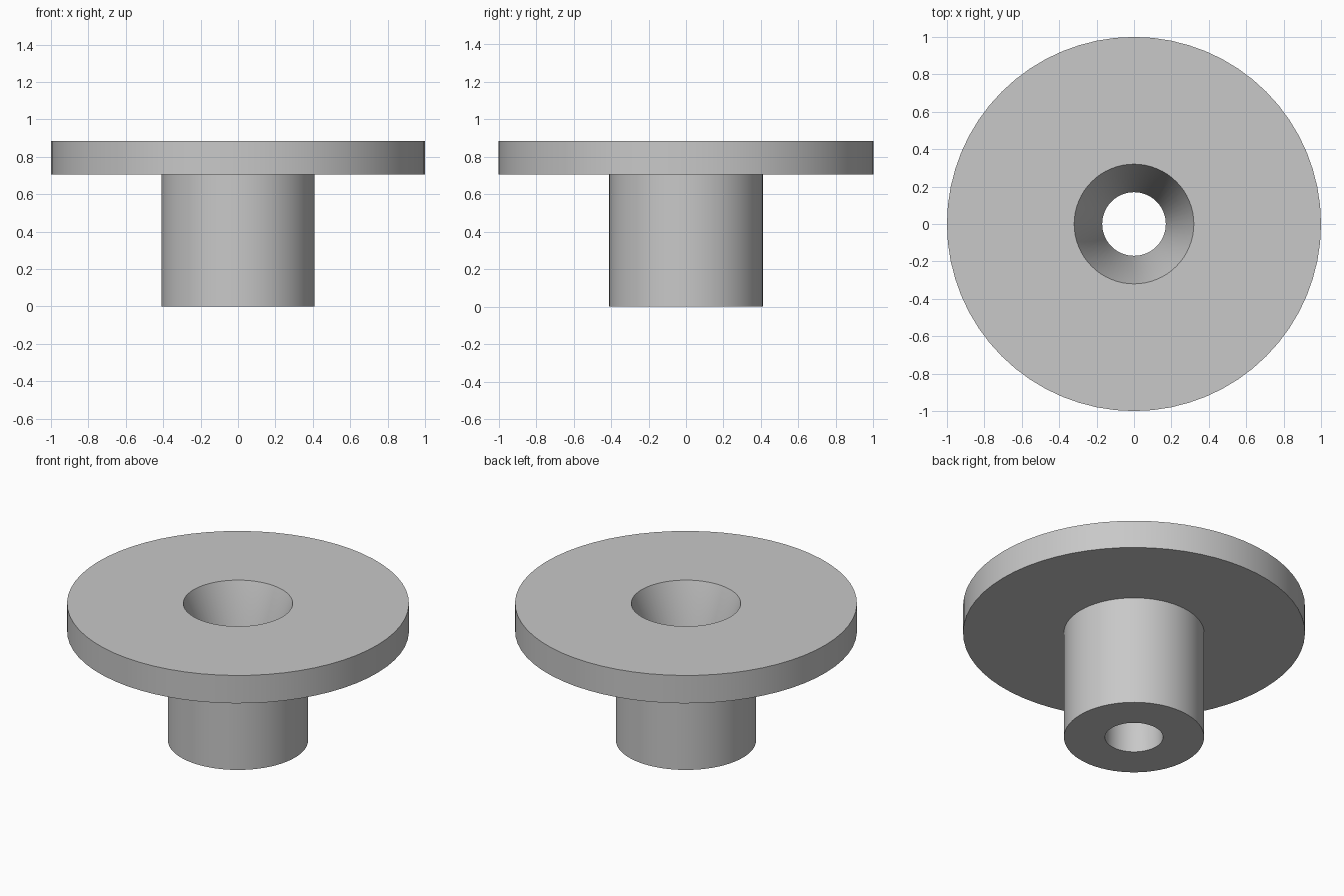
import bpy
import bmesh
import math
from mathutils import Matrix, Vector

cube = bpy.data.objects.get("Cube")
if cube:
    bpy.data.objects.remove(cube, do_unlink=True)

SEGMENTS = 64
HEIGHT = 0.885
FLANGE_BOTTOM = 0.705
FLANGE_RADIUS = 1.0
STEM_RADIUS = 0.41
BORE_RADIUS = 0.17
MOUTH_RADIUS = 0.32
TAPER_BOTTOM = 0.44

# Plain grey material
grey = bpy.data.materials.new("plain grey")
grey.use_nodes = True
colour = (0.58, 0.58, 0.58, 1)
grey.diffuse_color = colour
grey.node_tree.nodes["Principled BSDF"].inputs["Base Color"].default_value = colour


def lathe(name, profile, material):
    """Revolve a closed (radius, height) profile around z."""
    bm = bmesh.new()
    verts = [bm.verts.new((r, 0, z)) for r, z in profile]
    edges = [bm.edges.new((v, verts[i - 1])) for i, v in enumerate(verts)]
    bmesh.ops.spin(bm, geom=verts + edges, cent=(0, 0, 0), axis=(0, 0, 1),
                   angle=math.tau, steps=SEGMENTS, use_merge=True)
    bmesh.ops.remove_doubles(bm, verts=bm.verts, dist=0.0001)
    bmesh.ops.recalc_face_normals(bm, faces=bm.faces)
    mesh = bpy.data.meshes.new(name)
    bm.to_mesh(mesh)
    bm.free()
    mesh.materials.append(material)
    obj = bpy.data.objects.new(name, mesh)
    bpy.context.collection.objects.link(obj)
    bpy.ops.object.select_all(action="DESELECT")
    obj.select_set(True)
    bpy.context.view_layer.objects.active = obj
    bpy.ops.object.shade_smooth_by_angle(angle=math.radians(30))
    return obj


# Flanged bushing: straight stem, wide disc, and a bore that flares to the top
lathe("flanged_bushing", [
    (BORE_RADIUS, 0),
    (STEM_RADIUS, 0),
    (STEM_RADIUS, FLANGE_BOTTOM),
    (FLANGE_RADIUS, FLANGE_BOTTOM),
    (FLANGE_RADIUS, HEIGHT),
    (MOUTH_RADIUS, HEIGHT),
    (BORE_RADIUS, TAPER_BOTTOM),
], grey)
